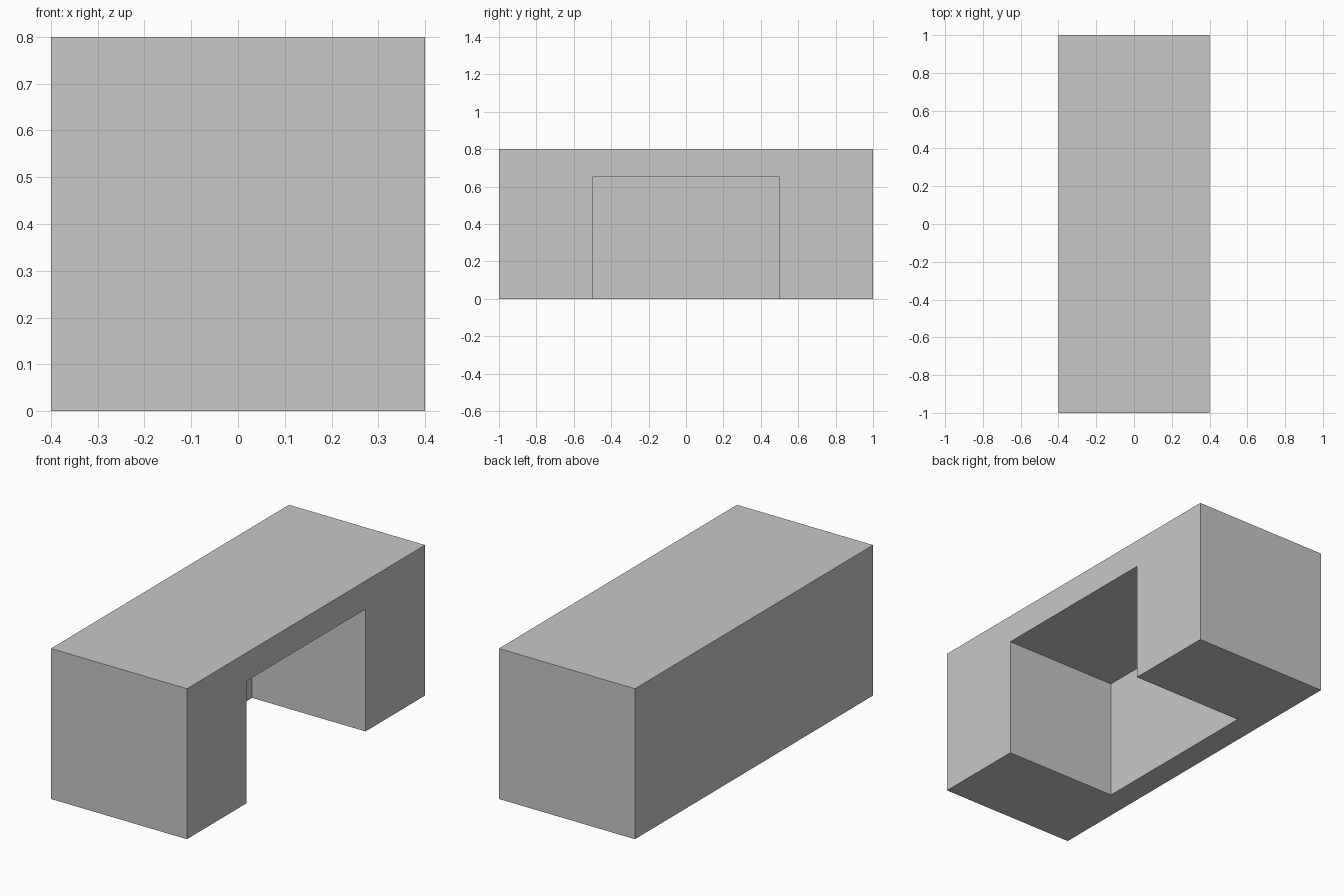
import bpy
import bmesh

cube = bpy.data.objects.get("Cube")
if cube:
    bpy.data.objects.remove(cube, do_unlink=True)

LENGTH, WIDTH, HEIGHT = 2.0, 0.8, 0.8
OPENING = 1.0        # length of the recess, open at the +x side and the floor
CEILING = 0.65       # underside of the top slab
WALL = -0.267        # inner face of the wall closing the -x side

grey = bpy.data.materials.new("plain_grey")
grey.use_nodes = True
colour = (0.58, 0.58, 0.58, 1)
grey.diffuse_color = colour
grey.node_tree.nodes["Principled BSDF"].inputs["Base Color"].default_value = colour

# Solid with a square arch profile, extruded from the +x side back to the wall
half, gap = LENGTH / 2, OPENING / 2
right_x, left_x = WIDTH / 2, -WIDTH / 2
arch = [(-half, 0), (-gap, 0), (-gap, CEILING), (gap, CEILING),
        (gap, 0), (half, 0), (half, HEIGHT), (-half, HEIGHT)]
bm = bmesh.new()


def ring(x, points):
    return [bm.verts.new((x, y, z)) for y, z in points]


front = ring(right_x, arch)
inner = ring(WALL, arch[1:5])
back = ring(left_x, [arch[0], arch[5], arch[6], arch[7]])

# Open side and closed side
bm.faces.new(front)
bm.faces.new(back)
# Recess: two cheeks, ceiling and inner wall
for i in range(3):
    bm.faces.new((front[i + 1], front[i + 2], inner[i + 1], inner[i]))
bm.faces.new(inner)
# Top, both ends and the U-shaped underside
bm.faces.new((front[6], front[7], back[3], back[2]))
bm.faces.new((front[7], front[0], back[0], back[3]))
bm.faces.new((front[5], front[6], back[2], back[1]))
bm.faces.new((front[0], front[1], inner[0], inner[3],
              front[4], front[5], back[1], back[0]))
bmesh.ops.recalc_face_normals(bm, faces=bm.faces)

mesh = bpy.data.meshes.new("desk_body")
bm.to_mesh(mesh)
bm.free()
mesh.materials.append(grey)
desk = bpy.data.objects.new("desk_body", mesh)
bpy.context.collection.objects.link(desk)
